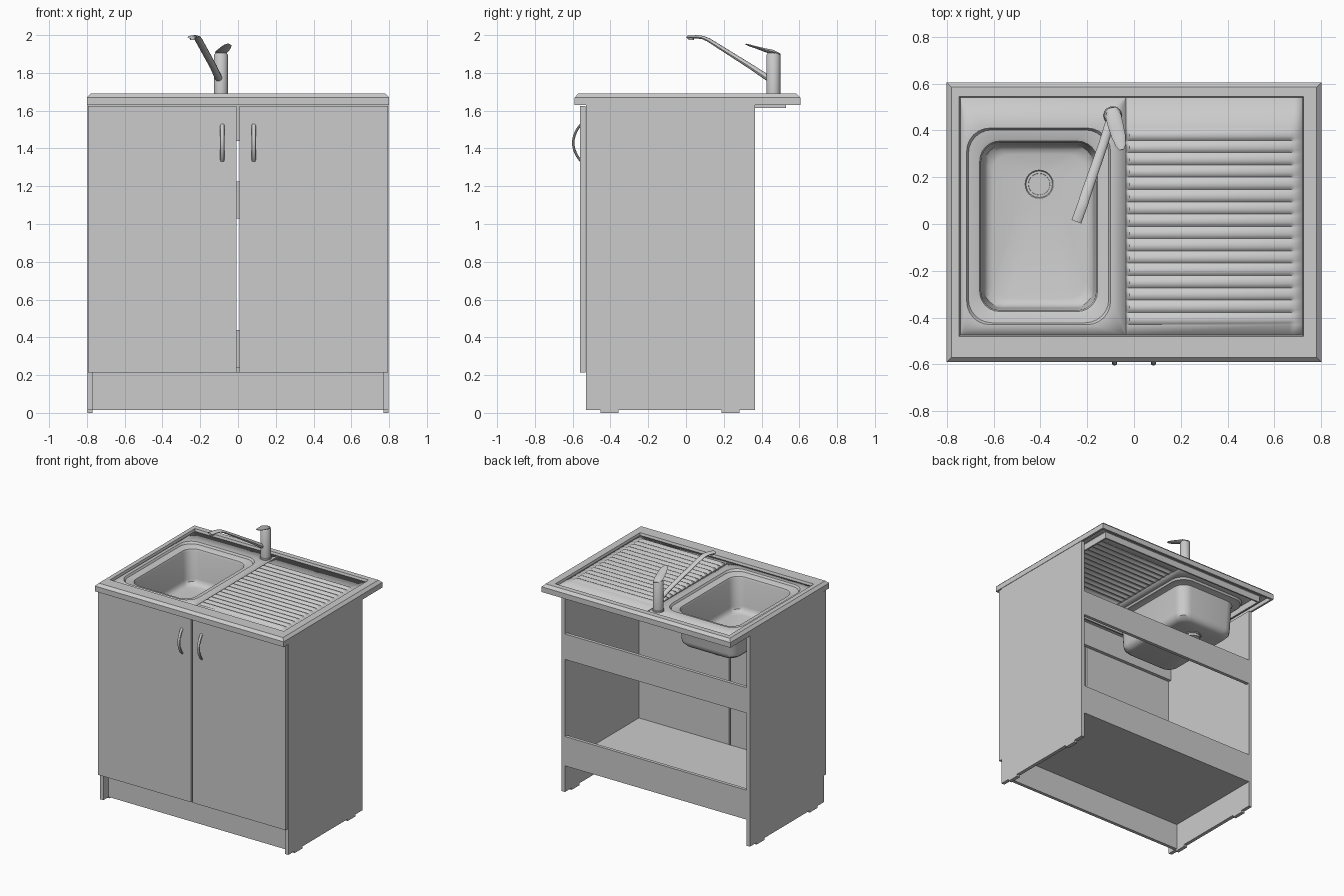
import bpy, bmesh
from math import sin, cos, pi, radians
from mathutils import Vector

old = bpy.data.objects.get("Cube")
if old:
    bpy.data.objects.remove(old, do_unlink=True)

grey = bpy.data.materials.new("light grey")
grey.use_nodes = True
grey.diffuse_color = (0.6, 0.6, 0.6, 1)
grey.node_tree.nodes["Principled BSDF"].inputs["Base Color"].default_value = (0.6, 0.6, 0.6, 1)


def finish(name, bm, smooth=False, thickness=0, recalc=False):
    if recalc:
        bmesh.ops.recalc_face_normals(bm, faces=bm.faces)
    mesh = bpy.data.meshes.new(name)
    bm.to_mesh(mesh)
    bm.free()
    mesh.materials.append(grey)
    obj = bpy.data.objects.new(name, mesh)
    bpy.context.collection.objects.link(obj)
    if smooth:
        bpy.ops.object.select_all(action="DESELECT")
        obj.select_set(True)
        bpy.context.view_layer.objects.active = obj
        bpy.ops.object.shade_smooth_by_angle(angle=radians(35))
    if thickness:
        mod = obj.modifiers.new("sheet", "SOLIDIFY")
        mod.thickness = thickness
        mod.offset = -1
    return obj


def box(name, x0, x1, y0, y1, z0, z1):
    bm = bmesh.new()
    bmesh.ops.create_cube(bm, size=1)
    for v in bm.verts:
        v.co = ((x0 + x1) / 2 + v.co.x * (x1 - x0),
                (y0 + y1) / 2 + v.co.y * (y1 - y0),
                (z0 + z1) / 2 + v.co.z * (z1 - z0))
    return finish(name, bm)


def rounded_rect(x0, x1, y0, y1, z, r=0.0, n=0):
    """Counter-clockwise loop with n segments per corner."""
    pts = []
    corners = [(x1 - r, y1 - r), (x0 + r, y1 - r), (x0 + r, y0 + r), (x1 - r, y0 + r)]
    for k, (cx, cy) in enumerate(corners):
        for i in range(n + 1):
            a = (k + (i / n if n else 0.5)) * pi / 2
            pts.append((cx + r * cos(a), cy + r * sin(a), z))
    return pts


def loft(loops, cap_start=False, cap_end=False):
    bm = bmesh.new()
    rings = [[bm.verts.new(p) for p in loop] for loop in loops]
    for a, b in zip(rings, rings[1:]):
        for i in range(len(a)):
            j = (i + 1) % len(a)
            bm.faces.new((a[i], a[j], b[j], b[i]))
    if cap_start:
        bm.faces.new(rings[0][::-1])
    if cap_end:
        bm.faces.new(rings[-1])
    return bm


def sweep(name, path, sizes, side, n=12):
    """Oval section along a path; sizes are (half width, half height)."""
    path = [Vector(p) for p in path]
    side = Vector(side).normalized()
    loops = []
    for i, (p, (w, h)) in enumerate(zip(path, sizes)):
        along = path[min(i + 1, len(path) - 1)] - path[max(i - 1, 0)]
        up = side.cross(along).normalized()
        loops.append([p + side * w * cos(t * 2 * pi / n) + up * h * sin(t * 2 * pi / n)
                      for t in range(n)])
    return finish(name, loft(loops, True, True), smooth=True, recalc=True)


def lathe(name, x, y, profile, n=24):
    loops = [[(x + r * cos(i * 2 * pi / n), y + r * sin(i * 2 * pi / n), z)
              for i in range(n)] for r, z in profile]
    return finish(name, loft(loops, True, True), smooth=True, recalc=True)


# Cabinet: side panels, feet, doors, handles
for s, tag in ((1, "left"), (-1, "right")):
    xa, xb = sorted((s * 0.77, s * 0.797))
    box(tag + "_side_panel", xa, xb, -0.53, 0.365, 0.015, 1.63)
    for y, place in ((-0.405, "front"), (0.235, "back")):
        box(f"{tag}_{place}_foot", xa, xb, y - 0.048, y + 0.048, 0, 0.015)
    xa, xb = sorted((s * 0.007, s * 0.795))
    box(tag + "_door", xa, xb, -0.56, -0.531, 0.215, 1.625)
    ts = [i / 14 for i in range(15)]
    arc = [(s * 0.083, -0.557 - 0.04 * sin(pi * t) ** 0.8, 1.335 + 0.19 * t) for t in ts]
    sweep(tag + "_handle", arc, [(0.011, 0.007)] * len(arc), (1, 0, 0), 10)

# Cabinet: boards between the sides
box("plinth", -0.77, 0.77, -0.465, -0.44, 0.015, 0.215)
box("bottom_shelf", -0.77, 0.77, -0.53, 0.34, 0.215, 0.24)
box("front_rail", -0.77, 0.77, -0.53, -0.505, 1.44, 1.63)
box("lower_back_rail", -0.77, 0.77, 0.34, 0.365, 0.215, 0.44)
box("upper_back_rail", -0.77, 0.77, 0.34, 0.365, 1.03, 1.225)

# Worktop rim, hollow underneath, with a skirt round the tray
TRAY = 1.672
X0, X1, Y0, Y1 = -0.742, 0.72, -0.475, 0.54


def rim_loop(d, z):
    return rounded_rect(-0.8 + d, 0.8 - d, -0.59 + d, 0.605 - d, z)


def tray_loop(d, z):
    return rounded_rect(X0 + d, X1 - d, Y0 + d, Y1 - d, z)


finish("worktop_rim", loft([
    tray_loop(0.0, 1.66), rim_loop(0.015, 1.66), rim_loop(0.015, 1.63),
    rim_loop(0, 1.63), rim_loop(0, 1.67), rim_loop(0.02, 1.69),
    tray_loop(-0.005, 1.69), tray_loop(0, TRAY), tray_loop(0, 1.66)]))
finish("tray_skirt", loft([
    tray_loop(0.022, 1.665), tray_loop(0.022, 1.615),
    tray_loop(0.01, 1.615), tray_loop(0.01, 1.665)]), recalc=True)

# Sink bowl pressed out of the tray, ending in the drain cup
SPLIT = -0.035


def bowl_loop(d, z, r):
    return rounded_rect(-0.715 + d, -0.1 - d, -0.43 + d, 0.41 - d, z, r, 6)


def drain_loop(r, z):
    return rounded_rect(-0.405 - r, -0.405 + r, 0.17 - r, 0.17 + r, z, r * 0.97, 6)


FLOOR = 1.385
bowl = [rounded_rect(X0, SPLIT, Y0, Y1, TRAY, 0.0005, 6),
        bowl_loop(0, TRAY, 0.1), bowl_loop(0.008, TRAY - 0.015, 0.1),
        bowl_loop(0.045, TRAY - 0.02, 0.09), bowl_loop(0.056, TRAY - 0.025, 0.085),
        bowl_loop(0.062, TRAY - 0.04, 0.08), bowl_loop(0.072, FLOOR + 0.045, 0.075)]
for k in (1, 2, 3):
    a = k * pi / 6
    bowl.append(bowl_loop(0.072 + 0.04 * (1 - cos(a)), FLOOR + 0.045 * (1 - sin(a)), 0.07))
bowl += [drain_loop(0.06, FLOOR - 0.004), drain_loop(0.056, FLOOR - 0.01),
         drain_loop(0.046, FLOOR - 0.01), drain_loop(0.042, FLOOR - 0.02)]
finish("sink_bowl", loft(bowl, cap_end=True), smooth=True, thickness=0.008)
lathe("drain_outlet", -0.405, 0.17,
      [(0.055, FLOOR - 0.012), (0.055, FLOOR - 0.035), (0.035, FLOOR - 0.04), (0.035, FLOOR - 0.07)])

# Ribbed draining board: one sheet, ribs fade out at both ends
RIBS, STEPS, R0, R1 = 16, 6, -0.43, 0.41
rows = [(Y0, 0)]
for i in range(RIBS * STEPS + 1):
    t = (i % STEPS) / STEPS
    rows.append((R0 + (R1 - R0) * i / (RIBS * STEPS), sin(pi * t ** 0.7)))
rows.append((Y1, 0))
columns = [(SPLIT, 0), (-0.02, 1), (0.665, 1), (0.685, 0), (X1, 0)]
bm = bmesh.new()
grid = [[bm.verts.new((x, y, TRAY + 0.014 * amp * h)) for x, amp in columns] for y, h in rows]
for lower, upper in zip(grid, grid[1:]):
    for i in range(len(columns) - 1):
        bm.faces.new((lower[i], lower[i + 1], upper[i + 1], upper[i]))
finish("draining_board", bm, smooth=True, thickness=0.008)

# Mixer tap
TX, TY = -0.09, 0.463
lathe("tap_body", TX, TY, [(0.04, TRAY - 0.005), (0.04, 1.682), (0.037, 1.686),
                           (0.037, 1.895), (0.03, 1.905)])
sweep("tap_spout",
      [(-0.098, 0.45, 1.762), (-0.13, 0.345, 1.832), (-0.208, 0.12, 1.974),
       (-0.217, 0.09, 1.987), (-0.228, 0.06, 1.991), (-0.246, 0.01, 1.989)],
      [(0.02, 0.017), (0.02, 0.014), (0.022, 0.01), (0.022, 0.009), (0.022, 0.009), (0.022, 0.008)],
      (0.94, -0.34, 0))
lathe("spout_nozzle", -0.238, 0.028, [(0.015, 1.988), (0.015, 1.974)], 16)
sweep("tap_lever",
      [(-0.095, 0.495, 1.899), (-0.088, 0.46, 1.91), (-0.078, 0.42, 1.92),
       (-0.066, 0.375, 1.934), (-0.056, 0.335, 1.946), (-0.052, 0.317, 1.952)],
      [(0.02, 0.006), (0.034, 0.012), (0.033, 0.01), (0.03, 0.006), (0.022, 0.005), (0.009, 0.003)],
      (0.97, 0.24, 0))
